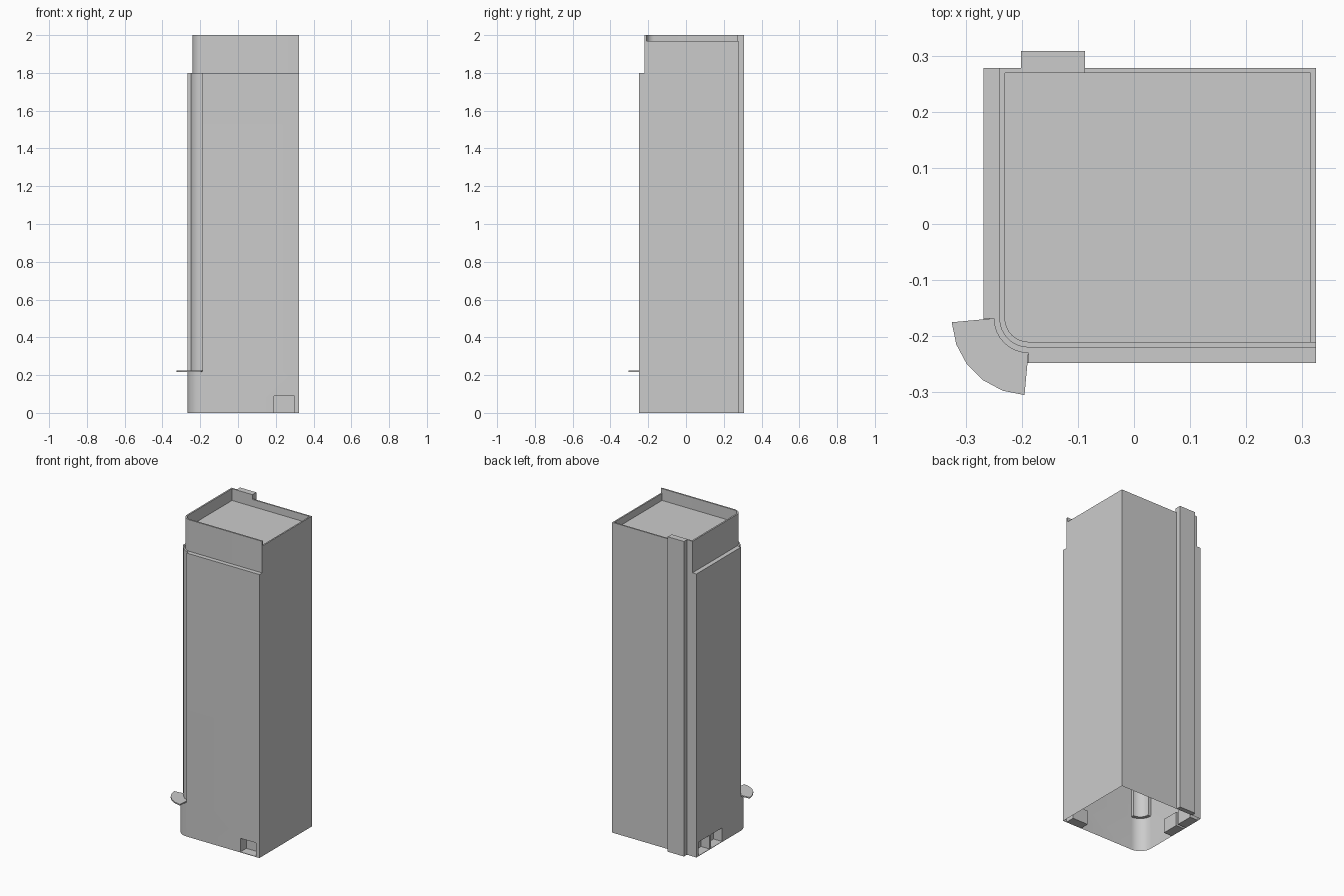
import bpy, bmesh, math

if "Cube" in bpy.data.objects:
    bpy.data.objects.remove(bpy.data.objects["Cube"])

X0, X1, Y0, Y1 = -0.268, 0.324, -0.248, 0.278   # lower body footprint
CX, CY = -0.188, -0.168                         # centre of the rounded corner


def arc(r, a0=180, a1=270, n=8):
    return [(CX + r * math.cos(math.radians(a0 + (a1 - a0) * i / n)),
             CY + r * math.sin(math.radians(a0 + (a1 - a0) * i / n))) for i in range(n + 1)]


def outline(wall, column, right=X1, back=Y1):
    """Footprint: walls at distance 'wall' from the corner centre, corner arc of radius 'column'."""
    return ([(right, back), (CX - wall, back), (CX - wall, CY)] + arc(column)
            + [(CX, CY - wall), (right, CY - wall)])


def loft(name, rings):
    """Skin equal-length outlines stacked at given heights, capped at both ends."""
    bm = bmesh.new()
    verts = {}

    def vert(p, z):
        key = (round(p[0], 5), round(p[1], 5), round(z, 5))
        if key not in verts:
            verts[key] = bm.verts.new(key)
        return verts[key]

    def face(vs):
        vs = list(dict.fromkeys(vs))
        if len(vs) > 2:
            bm.faces.new(vs)

    loops = [[vert(p, z) for p in pts] for pts, z in rings]
    for a, b in zip(loops, loops[1:]):
        for i in range(len(a)):
            j = (i + 1) % len(a)
            face([a[i], a[j], b[j], b[i]])
    face(loops[0][::-1])
    face(loops[-1])
    bmesh.ops.recalc_face_normals(bm, faces=bm.faces)
    me = bpy.data.meshes.new(name)
    bm.to_mesh(me)
    bm.free()
    ob = bpy.data.objects.new(name, me)
    bpy.context.collection.objects.link(ob)
    return ob


def prism(name, pts, z0, z1):
    return loft(name, [(pts, z0), (pts, z1)])


def box(name, x0, x1, y0, y1, z0, z1):
    return prism(name, [(x0, y0), (x1, y0), (x1, y1), (x0, y1)], z0, z1)


def smooth(ob):
    bpy.ops.object.select_all(action='DESELECT')
    ob.select_set(True)
    bpy.context.view_layer.objects.active = ob
    bpy.ops.object.shade_smooth_by_angle(angle=math.radians(30))


# Tower shell: flush base, shaft with recessed round corner, set-back top, low rim, sunk roof
base, shaft = outline(0.08, 0.08), outline(0.08, 0.062)
top, inner = outline(0.052, 0.052), outline(0.042, 0.042, X1 - 0.009, Y1 - 0.009)
tower = loft("tower_shell", [(base, 0), (base, 0.22), (shaft, 0.22), (shaft, 1.8),
                             (top, 1.8), (top, 1.97), (inner, 1.97), (inner, 1.925)])

# Ground-level recesses: one at the front, two on the left side
cutters = [box("front_recess_cutter", 0.19, 0.30, Y0 - 0.1, Y0 + 0.06, 0.003, 0.09)]
for y in (0.02, 0.145):
    cutters.append(box("side_recess_cutter", X0 - 0.1, X0 + 0.06, y, y + 0.11, 0.003, 0.09))
bpy.context.view_layer.objects.active = tower
for c in cutters:
    c.hide_render = True
    m = tower.modifiers.new("recess", 'BOOLEAN')
    m.operation, m.solver, m.object = 'DIFFERENCE', 'EXACT', c
    bpy.ops.object.modifier_apply(modifier=m.name)
for c in cutters:
    bpy.data.objects.remove(c)

# Open underside, keeping the small recess floors
bm = bmesh.new()
bm.from_mesh(tower.data)
bmesh.ops.delete(bm, geom=[f for f in bm.faces if f.normal.z < -0.9
                           and f.calc_center_median().z < 0.001], context='FACES')
bm.to_mesh(tower.data)
bm.free()
for x0, x1, y0, y1 in [(0.19, 0.30, Y0, Y0 + 0.06), (X0, X0 + 0.06, 0.02, 0.13),
                       (X0, X0 + 0.06, 0.145, 0.255)]:
    box("recess_floor", x0, x1, y0, y1, 0, 0.003)
smooth(tower)

# Raised parapet along the front, round corner, left side and a short return at the back
PX = -0.087
outer_path = [(PX, Y1), (CX - 0.052, Y1)] + arc(0.052) + [(X1, CY - 0.052)]
inner_path = [(PX, Y1 - 0.009), (CX - 0.042, Y1 - 0.009)] + arc(0.042) + [(X1, CY - 0.042)]
smooth(prism("raised_parapet", outer_path + inner_path[::-1], 1.97, 2.0))

# Pilaster up the back wall
box("back_pilaster", -0.201, PX, Y1, 0.308, 0, 2.0)

# Fan-shaped canopy over the corner entrance
canopy = arc(0.137, 183, 267, 5) + arc(0.06, 180, 270, 8)[::-1]
prism("corner_canopy", canopy, 0.216, 0.224)
